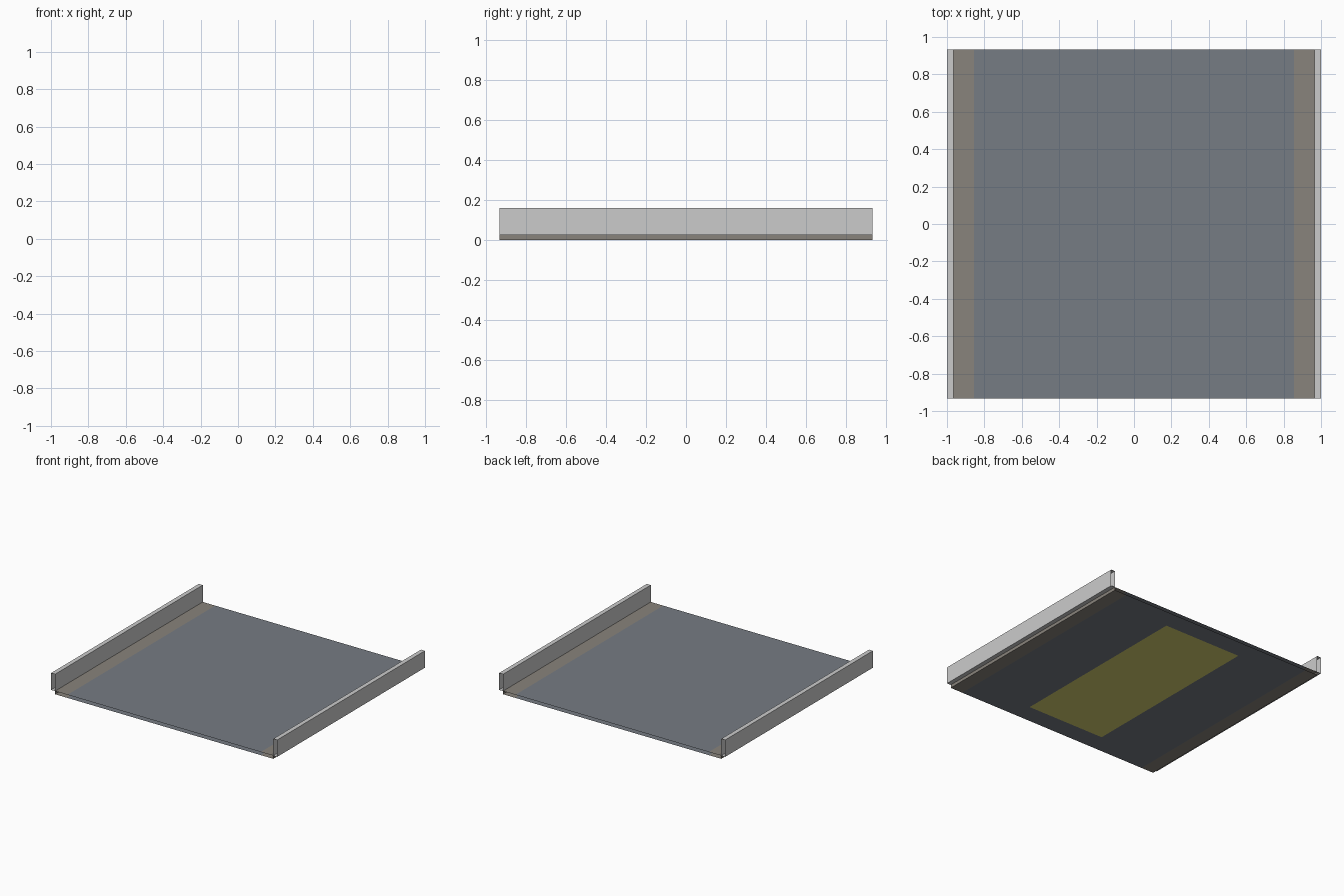
import bpy, bmesh

if "Cube" in bpy.data.objects:
    bpy.data.objects.remove(bpy.data.objects["Cube"])

HALF_LEN = 0.933     # half length of deck and rails along y
DECK_X = 0.965       # half width of deck
STRIP_X = 0.855      # inner edge of the side strips
DECK_Z = 0.025       # deck thickness
PANEL_X, PANEL_Y = 0.343, 0.777


def material(name, rgb):
    m = bpy.data.materials.new(name)
    m.diffuse_color = (*rgb, 1)
    m.use_nodes = True
    m.node_tree.nodes["Principled BSDF"].inputs["Base Color"].default_value = m.diffuse_color
    return m


grey = material("deck_grey", (0.18, 0.20, 0.23))
tan = material("strip_tan", (0.25, 0.23, 0.20))
yellow = material("panel_yellow", (0.67, 0.63, 0.16))


def open_tube(name, profile, ys, mats=(), pick=None):
    """Sweep a closed xz profile (counter-clockwise from the front) along y, ends open."""
    bm = bmesh.new()
    rings = [[bm.verts.new((x, y, z)) for x, z in profile] for y in ys]
    n = len(profile)
    for a, b in zip(rings, rings[1:]):
        for i in range(n):
            j = (i + 1) % n
            f = bm.faces.new((a[i], a[j], b[j], b[i]))
            f.normal_update()
            if pick:
                f.material_index = pick(f.calc_center_median(), f.normal)
    mesh = bpy.data.meshes.new(name)
    bm.to_mesh(mesh)
    bm.free()
    for m in mats:
        mesh.materials.append(m)
    obj = bpy.data.objects.new(name, mesh)
    bpy.context.collection.objects.link(obj)
    return obj


def deck_colour(c, n):
    if abs(c.x) > STRIP_X:
        return 1
    if n.z > 0.5 and abs(c.x) < PANEL_X and abs(c.y) < PANEL_Y:
        return 2
    return 0


# Road deck: thin open-ended slab with tan side strips and a yellow centre panel
xs = [-DECK_X, -STRIP_X, -PANEL_X, PANEL_X, STRIP_X, DECK_X]
deck_profile = [(x, 0) for x in xs] + [(x, DECK_Z) for x in reversed(xs)]
open_tube("deck", deck_profile, [-HALF_LEN, -PANEL_Y, PANEL_Y, HALF_LEN],
          (grey, tan, yellow), deck_colour)

# Side rails: hollow box sections standing just outside the deck
for side, x0, x1 in (("left", -1.0, -DECK_X), ("right", DECK_X, 1.0)):
    open_tube(side + "_rail",
              [(x0, DECK_Z), (x1, DECK_Z), (x1, 0.16), (x0, 0.16)],
              [-HALF_LEN, HALF_LEN])
